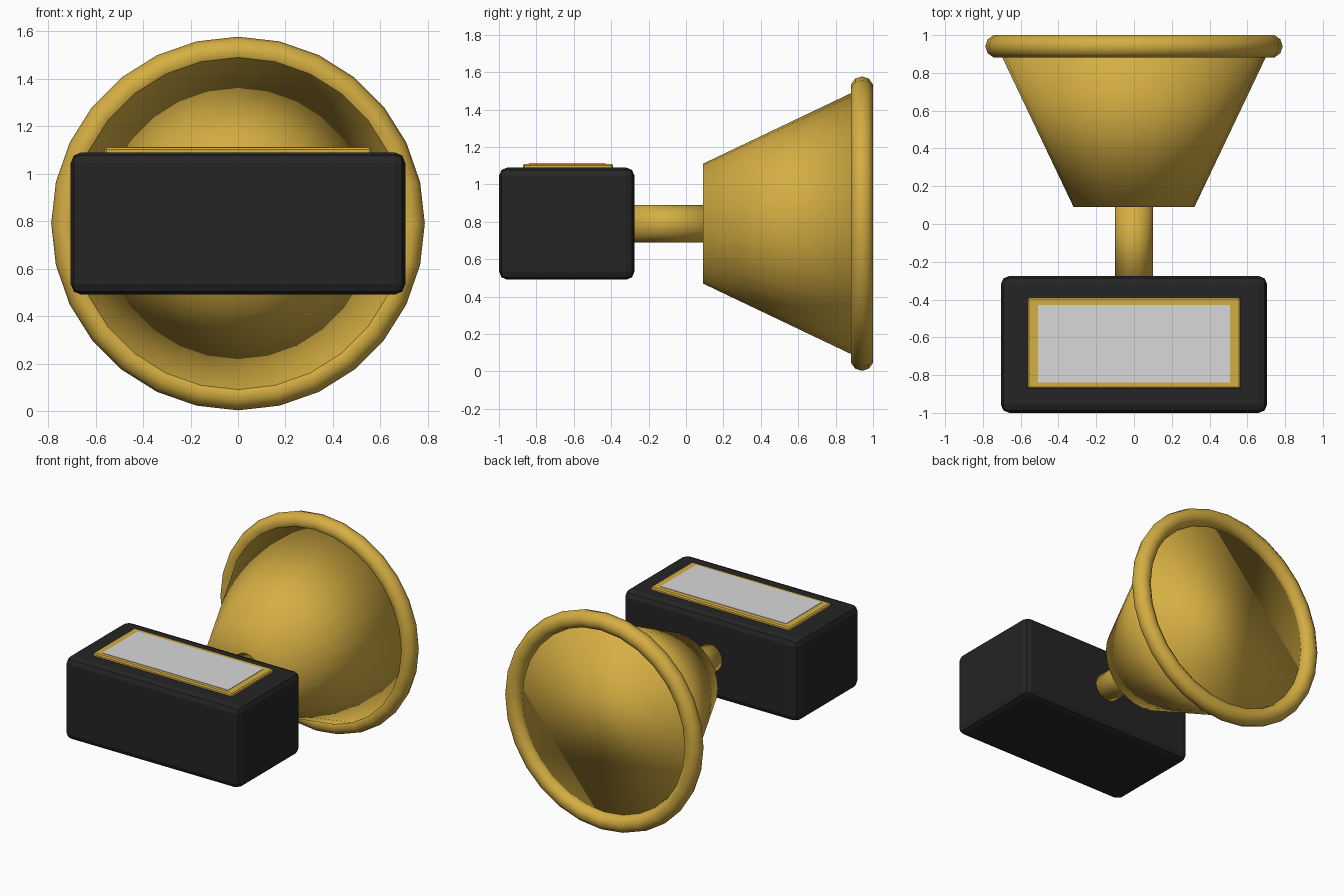
import bpy, bmesh, math
from mathutils import Matrix

if "Cube" in bpy.data.objects:
    bpy.data.objects.remove(bpy.data.objects["Cube"])

AXIS_Z = 0.79  # height of the cup axis, which runs along y


def material(name, rgb):
    m = bpy.data.materials.new(name)
    m.diffuse_color = (*rgb, 1.0)
    m.use_nodes = True
    m.node_tree.nodes["Principled BSDF"].inputs["Base Color"].default_value = m.diffuse_color
    return m


gold = material("gold", (0.665, 0.423, 0.055))
black = material("black", (0.018, 0.018, 0.018))
silver = material("light_grey", (0.69, 0.69, 0.69))


def finish(name, bm, mat, smooth=False):
    mesh = bpy.data.meshes.new(name)
    bmesh.ops.recalc_face_normals(bm, faces=bm.faces)
    for f in bm.faces:
        f.smooth = smooth
    bm.to_mesh(mesh)
    bm.free()
    mesh.materials.append(mat)
    ob = bpy.data.objects.new(name, mesh)
    bpy.context.collection.objects.link(ob)
    return ob


def box(name, lo, hi, mat, bevel=0.0, segments=1):
    bm = bmesh.new()
    bmesh.ops.create_cube(bm, size=1.0)
    for v in bm.verts:
        v.co = [l + (c + 0.5) * (h - l) for c, l, h in zip(v.co, lo, hi)]
    if bevel:
        bmesh.ops.bevel(bm, geom=bm.edges[:], offset=bevel, segments=segments,
                        profile=0.5, affect='EDGES')
    return finish(name, bm, mat)


def cone_y(name, r0, r1, y0, y1, sides, mat):
    """Capped cone along +y, smooth all over including the caps."""
    bm = bmesh.new()
    place = (Matrix.Translation((0, (y0 + y1) / 2, AXIS_Z))
             @ Matrix.Rotation(-math.pi / 2, 4, 'X'))
    bmesh.ops.create_cone(bm, cap_ends=True, cap_tris=False, segments=sides,
                          radius1=r0, radius2=r1, depth=y1 - y0, matrix=place)
    return finish(name, bm, mat, smooth=True)


# Black plinth with rounded edges
box("plinth", (-0.705, -1.0, 0.49), (0.705, -0.275, 1.09), black, 0.045, 2)

# Name plate: gold frame and thin light panel
box("plate_frame", (-0.563, -0.872, 1.07), (0.563, -0.39, 1.11), gold, 0.008)
box("plate_panel", (-0.508, -0.84, 1.105), (0.508, -0.43, 1.113), silver)

# Stem and solid, capped cup
cone_y("stem", 0.1, 0.1, -0.32, 0.13, 16, gold)
cone_y("cup", 0.32, 0.725, 0.09, 0.94, 28, gold)

# Rounded rim around the mouth
bpy.ops.mesh.primitive_torus_add(
    major_segments=28, minor_segments=10, major_radius=0.725, minor_radius=0.062,
    location=(0, 0.941, AXIS_Z), rotation=(-math.pi / 2, 0, 0))
rim = bpy.context.object
rim.name = "rim"
rim.data.materials.append(gold)
for p in rim.data.polygons:
    p.use_smooth = True
